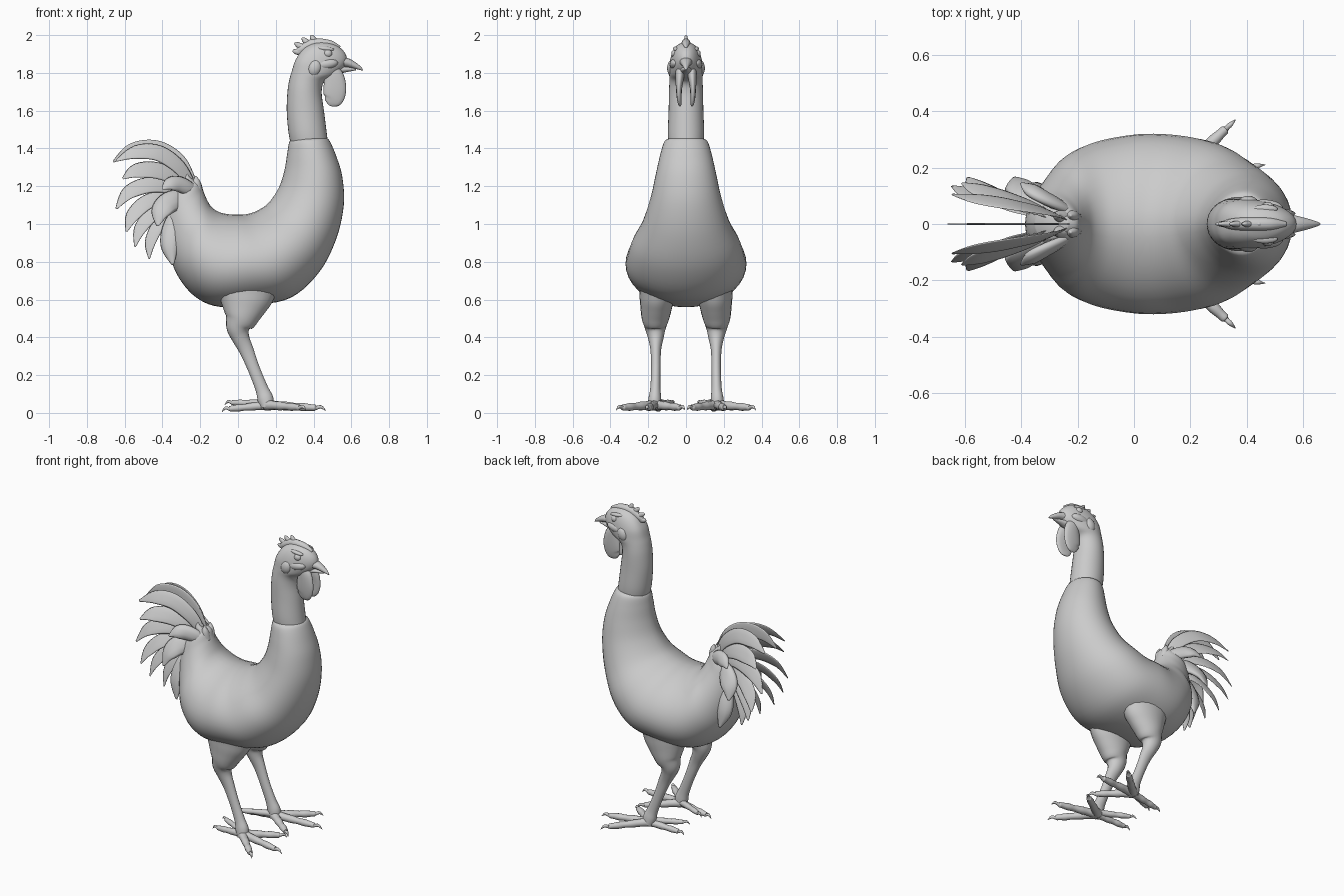
import bpy, bmesh, math
from mathutils import Vector, Matrix

grey = bpy.data.materials.new("plain_grey")
grey.diffuse_color = (0.6, 0.6, 0.6, 1)
Y = Vector((0, 1, 0))


def smooth_rows(rows, n):
    """Catmull-Rom interpolation of rows of numbers."""
    out = []
    for i in range(len(rows) - 1):
        p0, p1 = rows[max(i - 1, 0)], rows[i]
        p2, p3 = rows[i + 1], rows[min(i + 2, len(rows) - 1)]
        for k in range(n):
            t = k / n
            out.append([0.5 * (2 * b + (c - a) * t + (2 * a - 5 * b + 4 * c - d) * t * t
                               + (3 * b - a - 3 * c + d) * t ** 3)
                        for a, b, c, d in zip(p0, p1, p2, p3)])
    return out + [list(rows[-1])]


def finish(name, bm, mirror):
    bmesh.ops.recalc_face_normals(bm, faces=bm.faces)
    for f in bm.faces:
        f.smooth = True
    mesh = bpy.data.meshes.new(name)
    bm.to_mesh(mesh)
    bm.free()
    mesh.materials.append(grey)
    ob = bpy.data.objects.new(name, mesh)
    bpy.context.collection.objects.link(ob)
    if mirror:
        m = ob.modifiers.new("mirror", 'MIRROR')
        m.use_axis = (False, True, False)
        m.use_mirror_merge = False
    return ob


def loft(name, rings, mirror=False):
    bm = bmesh.new()
    loops = [[bm.verts.new(p) for p in r] for r in rings]
    n = len(loops[0])
    for a, b in zip(loops, loops[1:]):
        for i in range(n):
            j = (i + 1) % n
            bm.faces.new((a[i], a[j], b[j], b[i]))
    bm.faces.new(loops[0])
    bm.faces.new(loops[-1])
    return finish(name, bm, mirror)


def section_loft(name, rows, sides=40, steps=5):
    """Rows: inner x, inner z, outer x, outer z, half width in y, skew."""
    rings = []
    for x0, z0, x1, z1, w, skew in smooth_rows(rows, steps):
        ring = []
        for i in range(sides):
            a = math.tau * i / sides
            t = ((1 - math.cos(a)) / 2) ** skew
            ring.append((x0 + (x1 - x0) * t, w * math.sin(a), z0 + (z1 - z0) * t))
        rings.append(ring)
    return loft(name, rings)


def sweep(name, rows, mirror=True, roll=0.0, sides=14, steps=6):
    """Rows: x, y, z, half size in the path plane, half size sideways."""
    rows = smooth_rows(rows, steps)
    pts = [Vector(r[:3]) for r in rows]
    rings = []
    for i, r in enumerate(rows):
        tan = (pts[min(i + 1, len(pts) - 1)] - pts[max(i - 1, 0)]).normalized()
        wide = tan.cross(Y).normalized()
        wide = Matrix.Rotation(roll, 3, tan) @ wide
        thin = wide.cross(tan)
        rings.append([pts[i] + wide * max(r[3], .001) * math.cos(math.tau * k / sides)
                      + thin * max(r[4], .001) * math.sin(math.tau * k / sides)
                      for k in range(sides)])
    return loft(name, rings, mirror)


def blob(name, loc, size, tilt=0.0, mirror=True):
    bm = bmesh.new()
    mat = (Matrix.Translation(loc) @ Matrix.Rotation(tilt, 4, 'Y')
           @ Matrix.Diagonal((*size, 1)))
    bmesh.ops.create_uvsphere(bm, u_segments=20, v_segments=12, radius=1, matrix=mat)
    return finish(name, bm, mirror)


# Body, from neck collar around the chest and belly to the tail root
section_loft("body", [(*r, .87) for r in [
    (.285, 1.45, .465, 1.455, .09), (.27, 1.43, .485, 1.44, .115),
    (.26, 1.37, .52, 1.36, .137), (.245, 1.28, .552, 1.25, .16),
    (.215, 1.19, .56, 1.10, .187), (.16, 1.11, .52, .92, .23),
    (.10, 1.07, .43, .745, .285), (.05, 1.053, .28, .61, .312),
    (0, 1.05, .08, .57, .32), (-.05, 1.052, -.10, .562, .305),
    (-.10, 1.063, -.22, .61, .28), (-.14, 1.09, -.31, .71, .24),
    (-.165, 1.13, -.36, .83, .18), (-.185, 1.18, -.385, .98, .125),
    (-.20, 1.225, -.38, 1.10, .09), (-.235, 1.245, -.35, 1.18, .05)]])

# Neck and skull in one, narrowing toward the beak at the top
section_loft("neck_and_head", [
    (.285, 1.40, .48, 1.40, .09, 1), (.268, 1.48, .47, 1.48, .096, 1),
    (.258, 1.60, .455, 1.60, .092, 1), (.262, 1.70, .443, 1.70, .09, 1),
    (.272, 1.765, .46, 1.755, .088, 1.05), (.285, 1.81, .525, 1.79, .089, 1.2),
    (.303, 1.865, .572, 1.845, .086, 1.35), (.335, 1.915, .572, 1.895, .073, 1.3),
    (.37, 1.946, .535, 1.938, .052, 1.1), (.41, 1.965, .48, 1.963, .015, 1)], sides=32)

# Face details
sweep("upper_beak", [(.51, 0, 1.862, .032, .046), (.575, 0, 1.855, .024, .03),
                     (.62, 0, 1.838, .016, .018), (.65, 0, 1.822, .008, .008),
                     (.662, 0, 1.812, .001, .001)], mirror=False)
sweep("lower_beak", [(.50, 0, 1.812, .027, .04), (.57, 0, 1.818, .015, .022),
                     (.625, 0, 1.818, .004, .006)], mirror=False)
blob("eye", (.475, .058, 1.902), (.024, .02, .022))
blob("brow", (.465, .053, 1.928), (.045, .016, .012), .1)
blob("cheek", (.46, .055, 1.845), (.07, .032, .03), -.15)
blob("ear_lobe", (.405, .072, 1.825), (.036, .028, .046), .35)
sweep("wattle", [(.49, .03, 1.825, .035, .024), (.508, .033, 1.78, .052, .023),
                 (.513, .037, 1.72, .06, .017), (.506, .036, 1.67, .055, .013),
                 (.49, .032, 1.642, .036, .009), (.482, .03, 1.63, .01, .004)])

# Comb: low ridge with a fan of backswept points
sweep("comb_ridge", [(.54, 0, 1.935, .008, .008), (.48, 0, 1.955, .02, .022),
                     (.40, 0, 1.95, .03, .024), (.34, 0, 1.925, .024, .018),
                     (.30, 0, 1.908, .006, .005)], mirror=False)
for bx, bz, tx, tz in [(.35, 1.915, .288, 1.915), (.365, 1.93, .298, 1.958),
                       (.39, 1.945, .338, 1.985), (.42, 1.95, .385, 2.0),
                       (.455, 1.955, .436, 1.98)]:
    sweep("comb_point", [(bx, 0, bz, .02, .016),
                         ((bx + tx) / 2, 0, (bz + tz) / 2 - .003, .017, .012),
                         (tx * .85 + bx * .15, 0, tz * .85 + bz * .15, .011, .007),
                         (tx, 0, tz, .002, .002)], mirror=False, sides=10)

# Legs: thigh tapering into shank
sweep("leg", [(.045, .13, .76, .11, .08), (.045, .145, .69, .165, .103),
              (.04, .153, .62, .15, .094), (.03, .158, .56, .12, .084),
              (.017, .162, .50, .088, .073), (.002, .162, .45, .064, .056),
              (.013, .16, .40, .047, .042),
              (.045, .16, .33, .038, .028), (.085, .16, .23, .032, .025),
              (.125, .162, .13, .034, .027), (.145, .165, .075, .042, .034),
              (.155, .167, .03, .036, .036)], sides=20)


# Toes with knuckles and a hooked claw
def toe(name, start, end, r):
    a, b = Vector(start), Vector(end)
    rows = [(*a.lerp(b, t), r * k, r * k) for t, k in
            [(0, 1.4), (.2, 1.1), (.35, 1.1), (.5, .9), (.63, 1), (.75, .82), (.82, .76),
             (.845, .48)]]
    claw = a.lerp(b, .92)
    rows += [(claw.x, claw.y, claw.z + .006, r * .42, r * .4),
             (b.x, b.y, b.z - .012, .001, .001)]
    sweep(name, rows, sides=12, steps=4)


toe("middle_toe", (.15, .165, .042), (.465, .21, .024), .021)
toe("outer_toe", (.15, .17, .042), (.36, .37, .026), .021)
toe("inner_toe", (.15, .16, .042), (.36, .005, .026), .021)
toe("back_toe", (.15, .165, .04), (-.085, .14, .018), .019)
toe("inner_back_toe", (.15, .16, .05), (-.07, .06, .055), .017)


# Flat sickle feathers of the tail, from top to bottom, sloping like a roof
def feather(name, path, spread, width, thick, roll=0.0, mirror=True):
    shape = [.45, .85, 1, .85, .12]
    rows = [(x, spread * (i / 4) ** .8 + (.015 if mirror else 0), z,
             width * shape[i], thick * shape[i]) for i, (x, z) in enumerate(path)]
    sweep(name, rows, mirror, roll, sides=10)


feather("top_sickle", [(-.23, 1.20), (-.31, 1.33), (-.43, 1.398), (-.56, 1.39), (-.66, 1.33)],
        0, .044, .004, mirror=False)
feather("top_side_sickle", [(-.23, 1.18), (-.31, 1.30), (-.42, 1.375), (-.54, 1.38), (-.645, 1.335)],
        .09, .047, .005, -.45)
feather("second_sickle", [(-.25, 1.18), (-.34, 1.25), (-.44, 1.285), (-.54, 1.28), (-.61, 1.24)],
        .13, .05, .005, -.5)
feather("third_sickle", [(-.27, 1.15), (-.38, 1.20), (-.48, 1.205), (-.58, 1.165), (-.645, 1.08)],
        .12, .046, .005, -.4)
feather("fourth_sickle", [(-.29, 1.12), (-.40, 1.14), (-.49, 1.11), (-.56, 1.04), (-.59, .96)],
        .15, .044, .005, -.4)
feather("fifth_sickle", [(-.30, 1.08), (-.39, 1.085), (-.46, 1.045), (-.52, .97), (-.545, .88)],
        .12, .04, .005, -.35)
feather("lowest_sickle", [(-.31, 1.04), (-.38, 1.03), (-.43, .98), (-.465, .90), (-.47, .815)],
        .08, .035, .005, -.3)

# Plump covert feathers draping over the tail root
feather("upper_covert", [(-.20, 1.12), (-.25, 1.18), (-.31, 1.21), (-.36, 1.21), (-.40, 1.185)],
        .13, .045, .022, -.4)
feather("middle_covert", [(-.24, 1.10), (-.31, 1.13), (-.37, 1.11), (-.41, 1.06), (-.425, .99)],
        .15, .06, .022, -.3)
feather("lower_covert", [(-.25, 1.06), (-.31, 1.04), (-.345, .97), (-.36, .88), (-.345, .785)],
        .13, .058, .032, -.2)
for tx, tz in [(-.225, 1.255), (-.27, 1.265)]:
    sweep("root_tuft", [(-.22, .02, 1.17, .035, .03), (tx + .005, .028, tz - .035, .022, .02),
                        (tx, .03, tz, .003, .003)])
